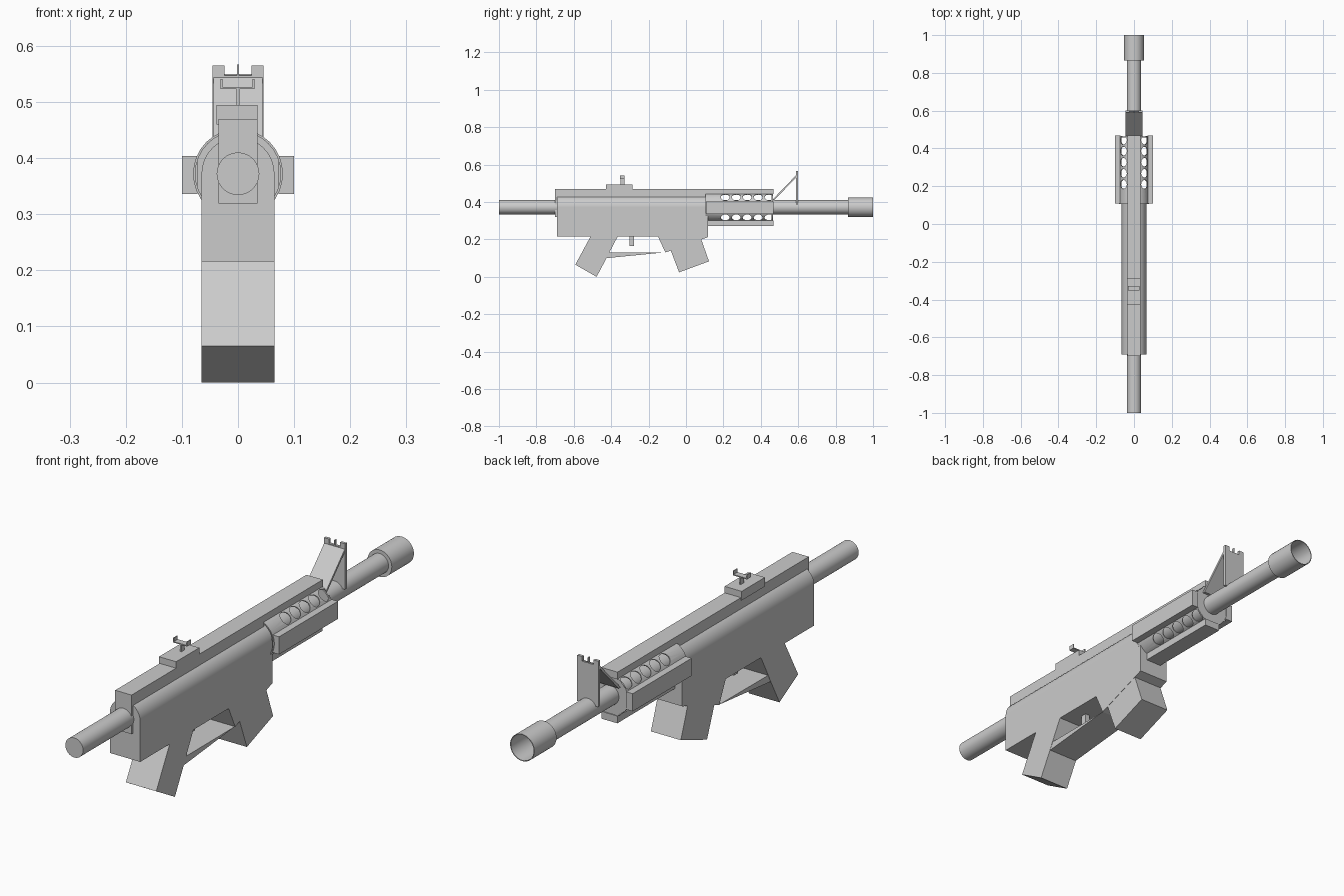
import bpy, bmesh, math
from mathutils import Matrix, Vector

if "Cube" in bpy.data.objects:
    bpy.data.objects.remove(bpy.data.objects["Cube"])

gray = bpy.data.materials.new("plain gray")
gray.diffuse_color = (0.6, 0.6, 0.6, 1)
gray.use_nodes = True
gray.node_tree.nodes["Principled BSDF"].inputs["Base Color"].default_value = gray.diffuse_color
AXIS_Z = 0.372  # bore height


def finish(name, bm, smooth=False):
    bmesh.ops.recalc_face_normals(bm, faces=bm.faces[:])
    me = bpy.data.meshes.new(name)
    bm.to_mesh(me)
    bm.free()
    me.materials.append(gray)
    ob = bpy.data.objects.new(name, me)
    bpy.context.collection.objects.link(ob)
    if smooth:
        smooth_object(ob)
    return ob


def smooth_object(ob):
    bpy.ops.object.select_all(action='DESELECT')
    ob.select_set(True)
    bpy.context.view_layer.objects.active = ob
    bpy.ops.object.shade_smooth_by_angle(angle=math.radians(35))


def add_box(bm, x0, x1, y0, y1, z0, z1):
    m = Matrix.Translation(((x0 + x1) / 2, (y0 + y1) / 2, (z0 + z1) / 2))
    m = m @ Matrix.Diagonal((x1 - x0, y1 - y0, z1 - z0, 1))
    bmesh.ops.create_cube(bm, size=1, matrix=m)


def boxes(name, *dims):
    bm = bmesh.new()
    for d in dims:
        add_box(bm, *d)
    return finish(name, bm)


def slab(name, pts, half):
    """Side profile (y, z) extruded across x."""
    bm = bmesh.new()
    f = bm.faces.new([bm.verts.new((-half, y, z)) for y, z in pts])
    ext = bmesh.ops.extrude_face_region(bm, geom=[f])
    vs = [v for v in ext['geom'] if isinstance(v, bmesh.types.BMVert)]
    bmesh.ops.translate(bm, vec=(2 * half, 0, 0), verts=vs)
    return finish(name, bm)


def lathe(name, pts, closed=False, n=32):
    """(radius, y) outline turned about the bore axis."""
    bm = bmesh.new()
    vs = [bm.verts.new((r, y, AXIS_Z)) for r, y in pts]
    pairs = list(zip(vs, vs[1:])) + ([(vs[-1], vs[0])] if closed else [])
    es = [bm.edges.new(p) for p in pairs]
    bmesh.ops.spin(bm, geom=vs + es, cent=(0, 0, AXIS_Z), axis=(0, 1, 0),
                   angle=math.tau, steps=n)
    bmesh.ops.remove_doubles(bm, verts=bm.verts[:], dist=1e-5)
    return finish(name, bm, True)


# barrel and hollow muzzle sleeve
lathe("barrel", [(0, -1), (0.038, -1), (0.038, 0.875), (0, 0.875)])
lathe("muzzle_sleeve", [(0.03, 0.865), (0.052, 0.865), (0.052, 1), (0.049, 1),
                        (0.049, 0.87), (0.03, 0.87)], closed=True)

# receiver: rounded top, flat lower body, spine box
lathe("receiver_round_top", [(0, -0.69), (0.065, -0.69), (0.065, 0.117), (0, 0.117)])
slab("receiver_body", [(-0.69, AXIS_Z), (-0.69, 0.216), (-0.15, 0.216), (-0.11, 0.13),
                       (0.117, 0.212), (0.117, AXIS_Z)], 0.065)
boxes("spine_box", (-0.035, 0.035, -0.7, 0.11, 0.319, 0.47))

# grip, guard, trigger, magazine
slab("grip", [(-0.51, 0.216), (-0.592, 0.065), (-0.478, 0.0), (-0.425, 0.1),
              (-0.41, 0.13), (-0.365, 0.216)], 0.065)
slab("trigger_guard", [(-0.425, 0.1), (-0.41, 0.13), (-0.11, 0.131)], 0.064)
boxes("trigger", (-0.01, 0.01, -0.302, -0.278, 0.165, 0.22))
slab("magazine", [(-0.085, 0.15), (-0.037, 0.024), (0.123, 0.083), (0.078, 0.21)], 0.064)

# handguard tube with four rows of round holes
tube = lathe("handguard_tube", [(0.076, 0.105), (0.08, 0.105), (0.08, 0.466),
                                (0.076, 0.466)], closed=True)
bm = bmesh.new()
for k in range(4):
    a = math.radians(45 + 90 * k)
    d = Vector((math.cos(a), 0, math.sin(a)))
    for i in range(5):
        pos = d * 0.078 + Vector((0, 0.21 + 0.0585 * i, AXIS_Z - 0.002))
        m = Matrix.Translation(pos) @ d.to_track_quat('Z', 'Y').to_matrix().to_4x4()
        bmesh.ops.create_cone(bm, cap_ends=True, segments=20, radius1=0.024,
                              radius2=0.024, depth=0.04, matrix=m)
cutter = finish("hole_cutter", bm)
cutter.hide_render = True
mod = tube.modifiers.new("holes", 'BOOLEAN')
mod.operation = 'DIFFERENCE'
mod.solver = 'EXACT'
mod.object = cutter
bpy.context.view_layer.update()
cut = bpy.data.meshes.new_from_object(tube.evaluated_get(bpy.context.evaluated_depsgraph_get()))
tube.modifiers.clear()
tube.data = cut
bpy.data.objects.remove(cutter)
smooth_object(tube)

# handguard front ring and four rails
lathe("handguard_front_ring", [(0.036, 0.458), (0.077, 0.458), (0.077, 0.464),
                               (0.036, 0.464)], closed=True)
c, w = 0.37, 0.034
boxes("handguard_rails",
      (-0.1, -0.072, 0.108, 0.468, c - w, c + w),
      (0.072, 0.1, 0.108, 0.468, c - w, c + w),
      (-w, w, 0.108, 0.468, c - 0.098, c - 0.07))
boxes("top_rail", (-0.035, 0.035, 0.11, 0.468, 0.442, 0.47))

# front sight: upright plate, sloping brace, ears and post
y0, y1 = 0.589, 0.6
boxes("front_sight", (-0.045, 0.045, y0, y1, 0.388, 0.547),
      (-0.045, -0.024, y0, y1, 0.547, 0.565),
      (0.024, 0.045, y0, y1, 0.547, 0.565),
      (-0.002, 0.002, y0, y1, 0.547, 0.567))
slab("front_sight_brace", [(0.462, 0.412), (0.474, 0.412), (0.595, 0.538), (0.595, 0.55)], 0.044)

# rear sight: base, stem, crossbar and wings
boxes("rear_sight_base", (-0.038, 0.035, -0.428, -0.286, 0.46, 0.495))
boxes("rear_sight", (-0.003, 0.003, -0.35, -0.33, 0.494, 0.524),
      (-0.031, 0.029, -0.352, -0.328, 0.523, 0.527),
      (-0.031, -0.028, -0.352, -0.328, 0.527, 0.541),
      (0.026, 0.029, -0.352, -0.328, 0.527, 0.541))
